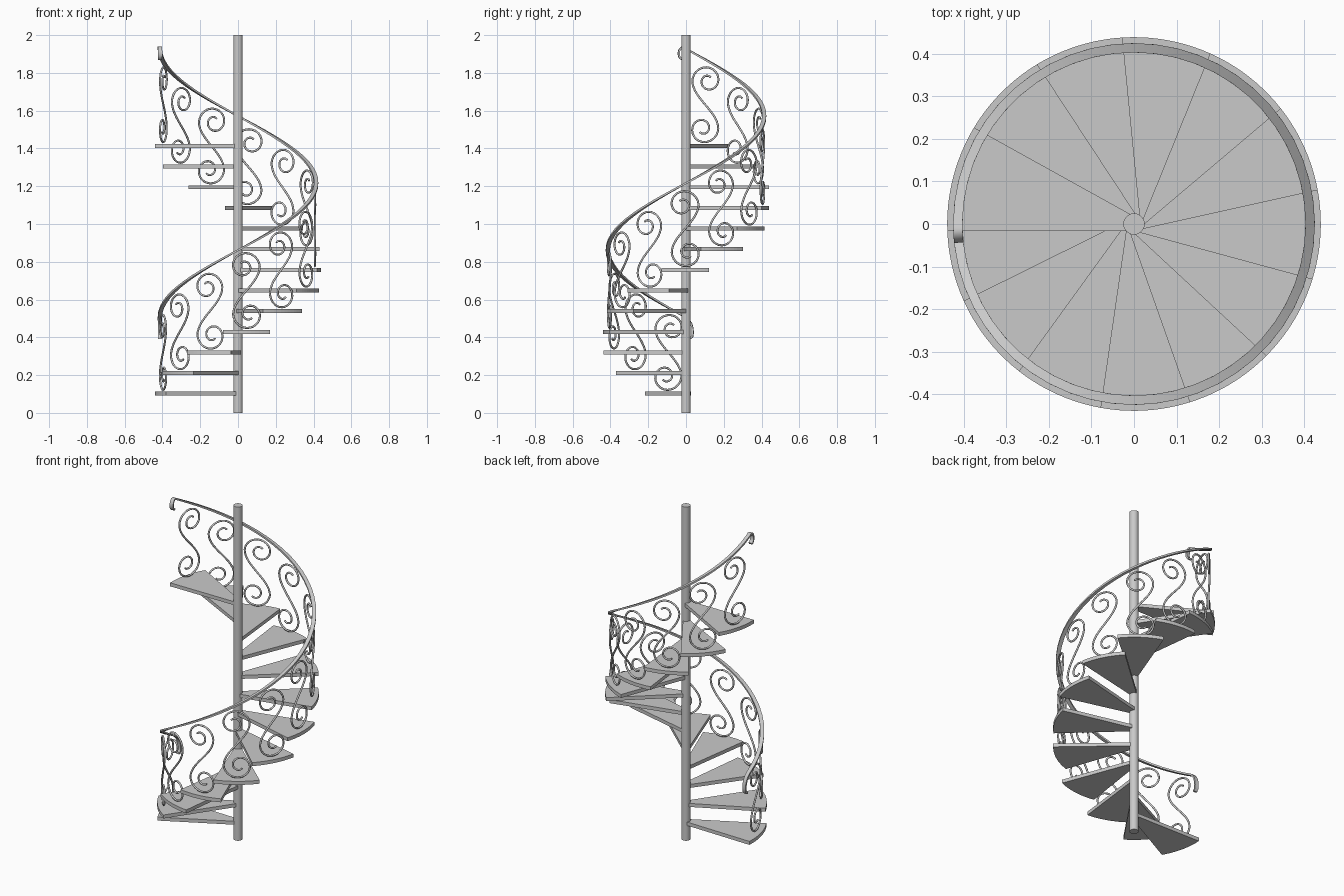
import bpy, bmesh, math
from math import sin, cos, pi, radians
from mathutils import Matrix, Vector

cube = bpy.data.objects.get("Cube")
if cube:
    bpy.data.objects.remove(cube, do_unlink=True)

STEPS = 13
TURN = 2 * pi / STEPS          # angle between steps
RISE = 0.1093                  # height between steps
FIRST_ANGLE = radians(193.2)   # middle of the lowest step
FIRST_TOP = 0.112
TREAD = 0.021
STEP_R = 0.439
RAIL_R = 0.414
SCROLL_R = 0.408

grey = bpy.data.materials.new("iron_grey")
grey.use_nodes = True
grey.diffuse_color = (0.59, 0.59, 0.59, 1)
grey.node_tree.nodes["Principled BSDF"].inputs["Base Color"].default_value = (0.59, 0.59, 0.59, 1)


def finish(name, bm, smooth=True):
    bmesh.ops.recalc_face_normals(bm, faces=bm.faces)
    mesh = bpy.data.meshes.new(name)
    bm.to_mesh(mesh)
    bm.free()
    mesh.materials.append(grey)
    obj = bpy.data.objects.new(name, mesh)
    bpy.context.collection.objects.link(obj)
    if smooth:
        bpy.ops.object.select_all(action='DESELECT')
        obj.select_set(True)
        bpy.context.view_layer.objects.active = obj
        bpy.ops.object.shade_smooth_by_angle(angle=radians(50))


def sweep(name, path, section, place):
    """Sweep a section (in-plane, outward) along a flat path, then place it in space."""
    bm = bmesh.new()
    rings = []
    for i, p in enumerate(path):
        t = (path[min(i + 1, len(path) - 1)] - path[max(i - 1, 0)]).normalized()
        n = Vector((-t.y, t.x))
        rings.append([bm.verts.new(place(p + n * a, b)) for a, b in section])
    count = len(section)
    for r0, r1 in zip(rings, rings[1:]):
        for j in range(count):
            k = (j + 1) % count
            bm.faces.new((r0[j], r0[k], r1[k], r1[j]))
    bm.faces.new(rings[0])
    bm.faces.new(rings[-1])
    finish(name, bm)


# Centre pole
bm = bmesh.new()
bmesh.ops.create_cone(bm, cap_ends=True, segments=24, radius1=0.025, radius2=0.025,
                      depth=2, matrix=Matrix.Translation((0, 0, 1)))
finish("centre_pole", bm)


# Wedge-shaped step with a rounded outer end
def make_step(index):
    bm = bmesh.new()
    half = radians(16.6)
    outline = [(0, -0.0165)]
    for i in range(13):
        a = half * (i / 6 - 1)
        outline.append((STEP_R * cos(a), STEP_R * sin(a)))
    outline.append((0, 0.0165))
    face = bm.faces.new([bm.verts.new((x, y, 0)) for x, y in outline])
    top = bmesh.ops.extrude_face_region(bm, geom=[face])["geom"]
    bmesh.ops.translate(bm, vec=(0, 0, TREAD),
                        verts=[v for v in top if isinstance(v, bmesh.types.BMVert)])
    z = FIRST_TOP - TREAD + RISE * index
    bm.transform(Matrix.Translation((0, 0, z))
                 @ Matrix.Rotation(FIRST_ANGLE + TURN * index, 4, 'Z'))
    finish(f"step_{index + 1}", bm, smooth=False)


# S-shaped scroll: a spiral at the foot, a curved stem, the same spiral turned over at the top
def scroll_path():
    low, height, big, small = 0.08, 0.416, 0.081, 0.02
    shift, drift = 0.01, 0.008
    turns, n = 1.35, 40
    foot = []
    for i in range(n + 1):
        t = i / n
        a = pi + turns * 2 * pi * t
        r = big + (small - big) * t
        foot.append(Vector((shift + drift * t + r * cos(a), low + r * sin(a))))
    head = [Vector((-p.x, height - p.y)) for p in foot]
    stem = [Vector(((shift - big) * cos(pi * i / 14), low + (height - 2 * low) * i / 14))
            for i in range(1, 14)]
    return foot[::-1] + stem + head


ROD = [(0.0055 * cos(i * pi / 4), 0.0055 * sin(i * pi / 4)) for i in range(8)]
SCROLL = scroll_path()


def make_scroll(index):
    angle = FIRST_ANGLE + TURN * index
    base = FIRST_TOP + RISE * index
    out = Vector((cos(angle), sin(angle), 0))
    side = Vector((-sin(angle), cos(angle), 0))

    def place(p, b):
        return out * (SCROLL_R + b) + side * p.x + Vector((0, 0, base + p.y))

    sweep(f"scroll_{index + 1}", SCROLL, ROD, place)


for k in range(STEPS):
    make_step(k)
    make_scroll(k)


# Spiral handrail: a flat band with a curled hook at each end
def on_cylinder(p, b):
    a = pi + p.x / RAIL_R
    r = RAIL_R + b
    return Vector((r * cos(a), r * sin(a), p.y))


length = 2 * pi * RAIL_R
START, CLIMB = 0.506, STEPS * RISE
low_hook = [(-0.018, 0.397), (-0.026, 0.396), (-0.033, 0.405), (-0.036, 0.425),
            (-0.034, 0.45), (-0.027, 0.473), (-0.016, 0.49)]
high_hook = [(0.012, 0.008), (0.023, 0.007), (0.034, -0.003), (0.039, -0.02),
             (0.037, -0.038), (0.03, -0.05), (0.02, -0.054)]
helix = [Vector((length * i / 52, START + CLIMB * i / 52)) for i in range(53)]
end = helix[-1]
rail = [Vector(p) for p in low_hook] + helix + [end + Vector(p) for p in high_hook]
BAND = [(-0.005, -0.011), (0.005, -0.011), (0.005, 0.011), (-0.005, 0.011)]
sweep("handrail", rail, BAND, on_cylinder)
